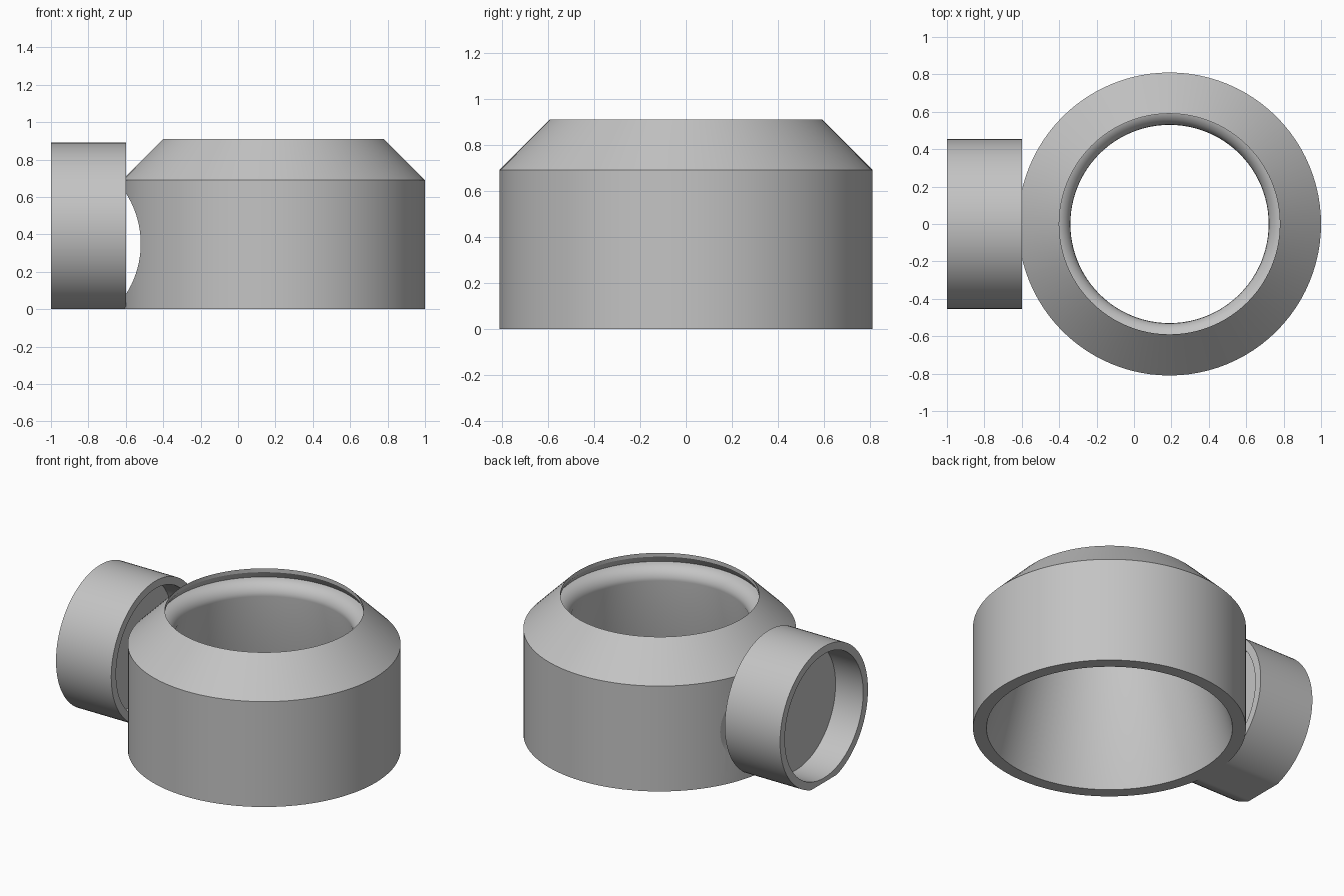
import bpy, bmesh, math
from mathutils import Matrix, Vector

cube = bpy.data.objects.get("Cube")
if cube:
    bpy.data.objects.remove(cube, do_unlink=True)

grey = bpy.data.materials.new("plain_grey")
grey.use_nodes = True
colour = (0.55, 0.55, 0.55, 1)
grey.diffuse_color = colour
grey.node_tree.nodes["Principled BSDF"].inputs["Base Color"].default_value = colour


def lathe(name, profile, matrix, steps=96):
    """Revolve a closed (radius, height) profile around z, then place it."""
    bm = bmesh.new()
    verts = [bm.verts.new((r, 0, z)) for r, z in profile]
    edges = [bm.edges.new((a, b)) for a, b in zip(verts, verts[1:] + verts[:1])]
    bmesh.ops.spin(bm, geom=verts + edges, axis=(0, 0, 1), cent=(0, 0, 0),
                   angle=math.tau, steps=steps)
    bmesh.ops.remove_doubles(bm, verts=bm.verts, dist=0.0005)
    # collapse the faces that lie on the axis
    bmesh.ops.dissolve_degenerate(bm, edges=bm.edges, dist=0.0005)
    loose = [e for e in bm.edges if not e.link_faces]
    bmesh.ops.delete(bm, geom=loose, context='EDGES')
    bmesh.ops.recalc_face_normals(bm, faces=bm.faces)
    bm.transform(matrix)
    mesh = bpy.data.meshes.new(name)
    bm.to_mesh(mesh)
    bm.free()
    mesh.materials.append(grey)
    obj = bpy.data.objects.new(name, mesh)
    bpy.context.collection.objects.link(obj)
    return obj


def cut(obj, cutter):
    """Subtract a hidden cutter and apply the result."""
    cutter.hide_render = True
    mod = obj.modifiers.new("cut", 'BOOLEAN')
    mod.operation = 'DIFFERENCE'
    mod.solver = 'EXACT'
    mod.object = cutter
    bpy.context.view_layer.objects.active = obj
    bpy.ops.object.modifier_apply(modifier=mod.name)
    bpy.data.objects.remove(cutter, do_unlink=True)


def smooth(obj):
    bpy.ops.object.select_all(action='DESELECT')
    obj.select_set(True)
    bpy.context.view_layer.objects.active = obj
    bpy.ops.object.shade_smooth_by_angle(angle=math.radians(25))


# Main housing: straight outside, sloped shoulder, grooved mouth, tapered bore
lip = [(0.53 + 0.09 * (1 - math.sin(a)), 0.755 + 0.085 * math.cos(a))
       for a in (math.radians(15 * i) for i in range(7))]
outside = [(0.73, 0), (0.81, 0), (0.81, 0.69), (0.59, 0.91), (0.59, 0.885)]
housing = lathe("housing", outside + lip, Matrix.Translation((0.19, 0, 0)))

# Curved relief in the housing behind the side socket
bpy.ops.mesh.primitive_cylinder_add(vertices=96, radius=0.5, depth=2,
                                    location=(-1.02, 0, 0.35),
                                    rotation=(math.pi / 2, 0, 0))
relief = bpy.context.object
relief.data.materials.append(grey)
cut(housing, relief)
smooth(housing)

# Side socket: ring with a dividing wall, lying along x
ring = [(0, 0.2), (0.405, 0.2), (0.405, 0), (0.455, 0),
        (0.455, 0.4), (0.405, 0.4), (0.405, 0.24), (0, 0.24)]
place = Matrix.Translation((-1, 0, 0.435)) @ Matrix.Rotation(math.pi / 2, 4, 'Y')
socket = lathe("side_socket", ring, place)

# Flat underside of the socket at ground level
bm = bmesh.new()
bm.from_mesh(socket.data)
result = bmesh.ops.bisect_plane(bm, geom=bm.verts[:] + bm.edges[:] + bm.faces[:],
                                plane_co=Vector((0, 0, 0)), plane_no=Vector((0, 0, 1)),
                                clear_inner=True)
rim = [g for g in result["geom_cut"] if isinstance(g, bmesh.types.BMEdge)]
bmesh.ops.contextual_create(bm, geom=[e for e in bm.edges if e.is_boundary])
bmesh.ops.recalc_face_normals(bm, faces=bm.faces)
bm.to_mesh(socket.data)
bm.free()
smooth(socket)
